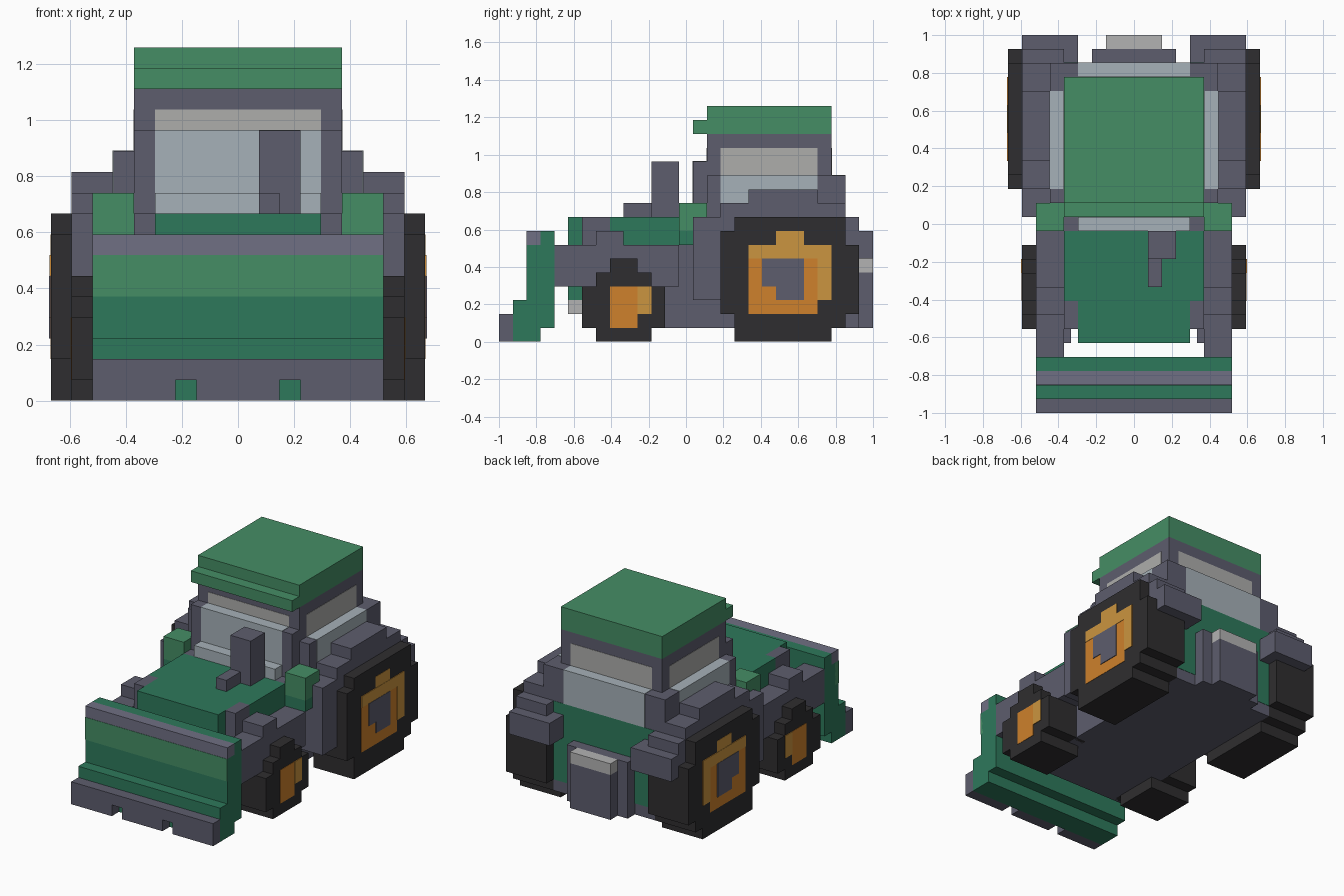
import bpy, bmesh

if "Cube" in bpy.data.objects:
    bpy.data.objects.remove(bpy.data.objects["Cube"])

V = 2 / 27  # one block; x counted from centre, y from the front tip, z from the ground


def mat(name, r, g, b):
    m = bpy.data.materials.new(name)
    m.diffuse_color = (r, g, b, 1)
    m.use_nodes = True
    m.node_tree.nodes["Principled BSDF"].inputs["Base Color"].default_value = m.diffuse_color
    return m


GREEN = mat("light_green", .06, .27, .13)
DEEP = mat("deep_green", .027, .19, .105)
STEEL = mat("steel", .11, .11, .155)
EDGE = mat("pale_steel", .16, .16, .23)
TYRE = mat("tyre", .028, .027, .029)
ORANGE = mat("orange", .62, .22, .025)
AMBER = mat("amber", .60, .30, .05)
GLASS = mat("glass", .38, .44, .48)
PANE = mat("upper_glass", .42, .42, .41)
LIGHT = mat("light_grey", .45, .45, .45)


def finish(name, bm, material):
    bmesh.ops.recalc_face_normals(bm, faces=bm.faces)
    me = bpy.data.meshes.new(name)
    bm.to_mesh(me)
    bm.free()
    me.materials.append(material)
    ob = bpy.data.objects.new(name, me)
    bpy.context.collection.objects.link(ob)


def boxes(name, material, *specs, mirror=False):
    """Each spec is x0, x1, y0, y1, z0, z1 in blocks."""
    bm = bmesh.new()
    for s in specs:
        sides = [s, (-s[1], -s[0]) + s[2:]] if mirror else [s]
        for x0, x1, y0, y1, z0, z1 in sides:
            for v in bmesh.ops.create_cube(bm, size=1)["verts"]:
                v.co = ((x0 if v.co.x < 0 else x1) * V,
                        ((y0 if v.co.y < 0 else y1) - 13.5) * V,
                        (z0 if v.co.z < 0 else z1) * V)
    finish(name, bm, material)


def stepped(name, material, x0, x1, rows, mirror=True):
    """Stepped side profile (z0, z1, y0, y1 per row, upwards) extruded along x."""
    front, back = [], []
    for z0, z1, y0, y1 in rows:
        front += [(y0, z0), (y0, z1)]
        back += [(y1, z0), (y1, z1)]
    outline = []
    for p in back + front[::-1]:
        if not outline or p != outline[-1]:
            outline.append(p)
    bm = bmesh.new()
    for s in ((1, -1) if mirror else (1,)):
        f = bm.faces.new([bm.verts.new((s * x0 * V, (y - 13.5) * V, z * V)) for y, z in outline])
        ext = bmesh.ops.extrude_face_region(bm, geom=[f], use_keep_orig=True)
        for g in ext["geom"]:
            if isinstance(g, bmesh.types.BMVert):
                g.co.x = s * x1 * V
    finish(name, bm, material)


E = .03  # small stand-off for flush panels

# dozer blade
stepped("blade", DEEP, -7, 7, [(0, 1, 1, 3), (1, 3, 1, 4), (3, 7, 2, 4), (7, 8, 3, 4)], mirror=False)
boxes("blade_face", GREEN, (-7, 7, 2 - E, 2.5, 5, 7))
boxes("blade_top_edge", EDGE, (-7, 7, 2, 3, 7, 8))
boxes("blade_cutting_edge", STEEL, (-7, 7, 0, 1, 1, 2), (-7, -3, 0, 1, 0, 1),
      (-2, 2, 0, 1, 0, 1), (3, 7, 0, 1, 0, 1))
boxes("blade_arm", STEEL, (5, 7, 4, 6, 4, 7), mirror=True)

# chassis and bonnet
boxes("chassis", STEEL, (-5, 5, 6, 25, 1, 7), (-5, 5, 13, 25, 7, 9))
boxes("bonnet", DEEP, (-4, 4, 5, 13, 4, 9), (-5, 5, 8, 13, 7, 9), (-5, 5, 12, 13, 6, 7))
boxes("nose_panel", DEEP, (-4, 4, 5, 6, 3, 4))
boxes("front_bumper", LIGHT, (-4, 4, 5, 6, 2, 3))
boxes("bonnet_side_lamp", STEEL, (4, 5, 6, 8, 7, 9), mirror=True)
boxes("exhaust", STEEL, (1, 3, 11, 13, 9, 13), (1, 2, 9, 11, 9, 10))
boxes("side_tank", GREEN, (5, 7, 13, 15, 8, 10), mirror=True)
boxes("side_tank_base", DEEP, (5, 7, 13, 15, 7, 8), mirror=True)

# front wheels
stepped("front_fender", STEEL, 4.5, 7, [(4, 5, 5, 13), (5, 7, 6, 13), (7, 8, 7, 9)])
stepped("front_tyre", TYRE, 4, 8, [(0, 1, 7, 11), (1, 4, 6, 12), (4, 5, 7, 11), (5, 6, 8, 10)])
stepped("front_rim", ORANGE, 7.5, 8 + E, [(1, 2, 8, 10), (2, 4, 8, 11)])
boxes("front_rim_highlight", AMBER, (7.5, 8 + 2 * E, 10, 11, 2, 4), mirror=True)

# rear wheels
stepped("rear_tyre", TYRE, 5, 9, [(0, 1, 17, 24), (1, 2, 17, 25), (2, 7, 16, 26),
                                  (7, 8, 16, 25), (8, 9, 17, 25)])
stepped("rear_rim", ORANGE, 8.5, 9 + E, [(2, 3, 18, 23), (3, 7, 18, 24)])
boxes("rear_rim_highlight", AMBER, (8.5, 9 + E, 20, 22, 7, 8),
      (8.5, 9 + 2 * E, 18, 24, 6, 7), (8.5, 9 + 2 * E, 23, 24, 3, 6), mirror=True)
stepped("rear_hub", STEEL, 8.5, 9 + 3 * E, [(3, 4, 20, 22), (4, 6, 19, 22)])
stepped("rear_fender", STEEL, 5, 8, [(6, 7, 14, 27), (7, 8, 14, 27), (8, 9, 14, 26),
                                     (9, 10, 16, 25), (10, 11, 18, 23)])
boxes("rear_fender_front", STEEL, (5, 8, 14, 16, 3, 6), mirror=True)
boxes("rear_fender_inner", STEEL, (4, 5, 25, 27, 6, 8), mirror=True)

# cab
boxes("cab_lower", STEEL, (-6, 6, 15, 25, 9, 12), (-5, 5, 14, 15, 9, 13))
boxes("cab_upper", STEEL, (-5, 5, 15, 24, 12, 15))
boxes("windscreen", GLASS, (-4, 4, 13, 14, 9, 10), (-4, 4, 14 - E, 15, 10, 13 + E))
boxes("windscreen_top", PANE, (-4, 4, 15 - E, 16, 13, 14))
boxes("side_window_lower", GLASS, (5, 6 + E, 16, 23, 10, 12 + E), mirror=True)
boxes("side_window_upper", PANE, (4, 5 + E, 16, 23, 12, 14), mirror=True)
boxes("rear_window_lower", GLASS, (-4, 4, 24, 25 + E, 9, 12 + E))
boxes("rear_window_upper", PANE, (-4, 4, 23, 24 + E, 12, 14))
boxes("rear_panel", DEEP, (-5, 5, 24, 25 + E, 2, 9))
boxes("roof", GREEN, (-5, 5, 15, 24, 15, 17), (-5, 5, 14, 15, 15, 16))

# rear hitch
boxes("hitch", STEEL, (-3, 3, 25, 26, 1, 6), (-2, 2, 26, 27, 1, 5))
boxes("hitch_top", LIGHT, (-2, 2, 26, 27, 5, 6))
